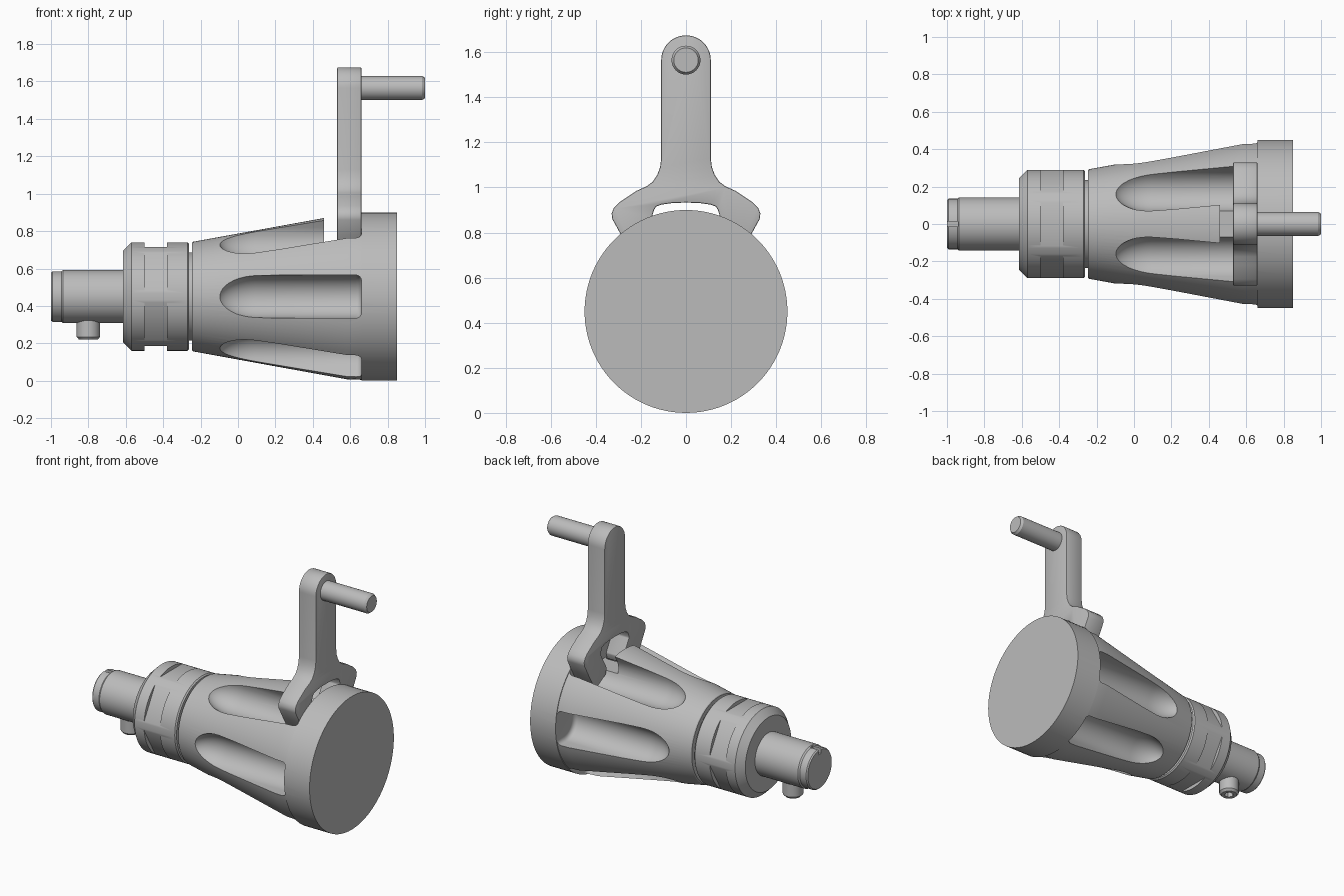
import bpy, bmesh
from math import sin, cos, pi, radians
from mathutils import Matrix

cube = bpy.data.objects.get("Cube")
if cube:
    bpy.data.objects.remove(cube, do_unlink=True)

AXIS = Matrix.Translation((0, 0, 0.45))
SEGS = 96

grey = bpy.data.materials.new("machined_grey")
grey.use_nodes = True
COLOUR = (0.5, 0.5, 0.5, 1)
grey.diffuse_color = COLOUR
grey.node_tree.nodes["Principled BSDF"].inputs["Base Color"].default_value = COLOUR


def loft(name, rings, matrix=AXIS):
    """Skin a list of equal-length rings of points and cap both ends."""
    bm = bmesh.new()
    loops = [[bm.verts.new(p) for p in ring] for ring in rings]
    n = len(loops[0])
    for a, b in zip(loops, loops[1:]):
        for i in range(n):
            j = (i + 1) % n
            bm.faces.new((a[i], a[j], b[j], b[i]))
    bm.faces.new(loops[0])
    bm.faces.new(loops[-1])
    bmesh.ops.recalc_face_normals(bm, faces=bm.faces)
    bm.transform(matrix)
    mesh = bpy.data.meshes.new(name)
    bm.to_mesh(mesh)
    bm.free()
    mesh.materials.append(grey)
    obj = bpy.data.objects.new(name, mesh)
    bpy.context.collection.objects.link(obj)
    return obj


def lathe(name, profile, matrix=AXIS, segs=SEGS):
    """Turn (x, radius) pairs around the x axis."""
    return loft(name, [[(x, r * sin(2 * pi * i / segs), r * cos(2 * pi * i / segs))
                        for i in range(segs)] for x, r in profile], matrix)


def prism(name, outline, x0, x1, matrix=Matrix()):
    """Extrude a (y, z) outline along x."""
    return loft(name, [[(x, y, z) for y, z in outline] for x in (x0, x1)], matrix)


def box(name, x0, x1, y, z0, z1, matrix=AXIS):
    return prism(name, [(-y, z0), (y, z0), (y, z1), (-y, z1)], x0, x1, matrix)


def around(degrees):
    return AXIS @ Matrix.Rotation(radians(degrees), 4, "X")


def finish(obj, cutters=(), bevel=0):
    """Cut, soften the edges, bake the modifiers and shade."""
    for cutter in cutters:
        cutter.hide_render = True
        mod = obj.modifiers.new("cut", "BOOLEAN")
        mod.operation, mod.solver, mod.object = "DIFFERENCE", "EXACT", cutter
    if bevel:
        mod = obj.modifiers.new("edge", "BEVEL")
        mod.width, mod.segments, mod.limit_method = bevel, 2, "ANGLE"
        mod.angle_limit = radians(40)
    deps = bpy.context.evaluated_depsgraph_get()
    mesh = bpy.data.meshes.new_from_object(obj.evaluated_get(deps))
    obj.modifiers.clear()
    obj.data = mesh
    for cutter in cutters:
        bpy.data.objects.remove(cutter, do_unlink=True)
    bpy.ops.object.select_all(action="DESELECT")
    obj.select_set(True)
    bpy.context.view_layer.objects.active = obj
    bpy.ops.object.shade_smooth_by_angle(angle=radians(30))


# Conical body with six round-bottomed slots and a notch for the crank
def slot_ring(x, w, r0=0.36):
    arc = [pi + pi * i / 16 for i in range(17)]
    return [(x, w * cos(a), r0 + w * sin(a)) for a in arc] + [(x, w, 0.7), (x, -w, 0.7)]


def slot_cutter(degrees):
    w, length, start = 0.115, 0.2, 0.09
    rings = []
    for i in range(1, 13):
        t = pi / 2 * i / 12
        rings.append(slot_ring(start - length * cos(t), w * sin(t)))
    for i in range(5):
        t = pi / 2 * i / 4
        rings.append(slot_ring(0.63 + 0.03 * sin(t), w - 0.03 * (1 - cos(t))))
    return loft("slot_cutter", rings, around(degrees))


body = lathe("conical_body", [(-0.245, 0.23), (-0.245, 0.288), (-0.24, 0.293),
                              (0.58, 0.442), (0.66, 0.445), (0.66, 0.45), (0.85, 0.45)])
cuts = [slot_cutter(30 + 60 * k) for k in range(6)]
cuts.append(box("notch_cutter", 0.46, 0.659, 0.12, 0.28, 0.7))
finish(body, cuts)

# Locking collar with six wrench flats
collar = lathe("collar", [(-0.615, 0.14), (-0.615, 0.245), (-0.57, 0.29), (-0.27, 0.29),
                          (-0.262, 0.282), (-0.262, 0.14)])
finish(collar, [box("flat_cutter", -0.5, -0.38, 0.3, 0.265, 0.5, around(60 * k))
                for k in range(6)])
finish(lathe("collar_neck", [(-0.3, 0.235), (-0.2, 0.235)]))

# Drive shaft with a stepped, keyed tip
shaft = lathe("shaft", [(-1, 0.128), (-0.992, 0.135), (-0.945, 0.135), (-0.935, 0.142),
                        (-0.55, 0.142)])
finish(shaft, [box("key_cutter", -1.1, -0.94, 0.014, 0.1, 0.2)])

# Set screw under the shaft, with a hex socket
down = Matrix.Translation((-0.8, 0, 0.45)) @ Matrix.Rotation(pi / 2, 4, "Y")
screw = lathe("set_screw", [(0.08, 0.063), (0.215, 0.063), (0.23, 0.05)], down, 48)
finish(screw, [lathe("socket_cutter", [(0.19, 0.03), (0.3, 0.03)], down, 6)])


# Crank: an arm whose two jaw legs drop into the upper slots
def leg(r, offset):
    c, s = cos(pi / 6), sin(pi / 6)
    return (r * s + offset * c, 0.45 + r * c - offset * s)


half = [(0.11 * sin(pi / 2 * i / 12), 1.565 + 0.11 * cos(pi / 2 * i / 12))
        for i in range(1, 13)]
half += [(0.11, 1.13), (0.115, 1.09), (0.128, 1.055), (0.148, 1.025), (0.175, 1.005),
         (0.22, 0.985), (0.295, 0.935), (0.32, 0.91), (0.33, 0.885), (0.327, 0.86)]
half += [leg(0.43, 0.08), leg(0.31, 0.08), leg(0.28, 0.05), leg(0.28, -0.05),
         leg(0.31, -0.08), leg(0.44, -0.08)]
half += [(0.142, 0.9), (0.133, 0.915), (0.11, 0.924), (0.06, 0.931)]
outline = ([(0, 1.675)] + half + [(0, 0.933)] + [(-y, z) for y, z in reversed(half)])
finish(prism("crank_arm", outline, 0.53, 0.66), bevel=0.006)

# Handle pin
pin = Matrix.Translation((0, 0, 1.565))
finish(lathe("handle_pin", [(0.6, 0.064), (0.985, 0.064), (1, 0.054)], pin, 48))
